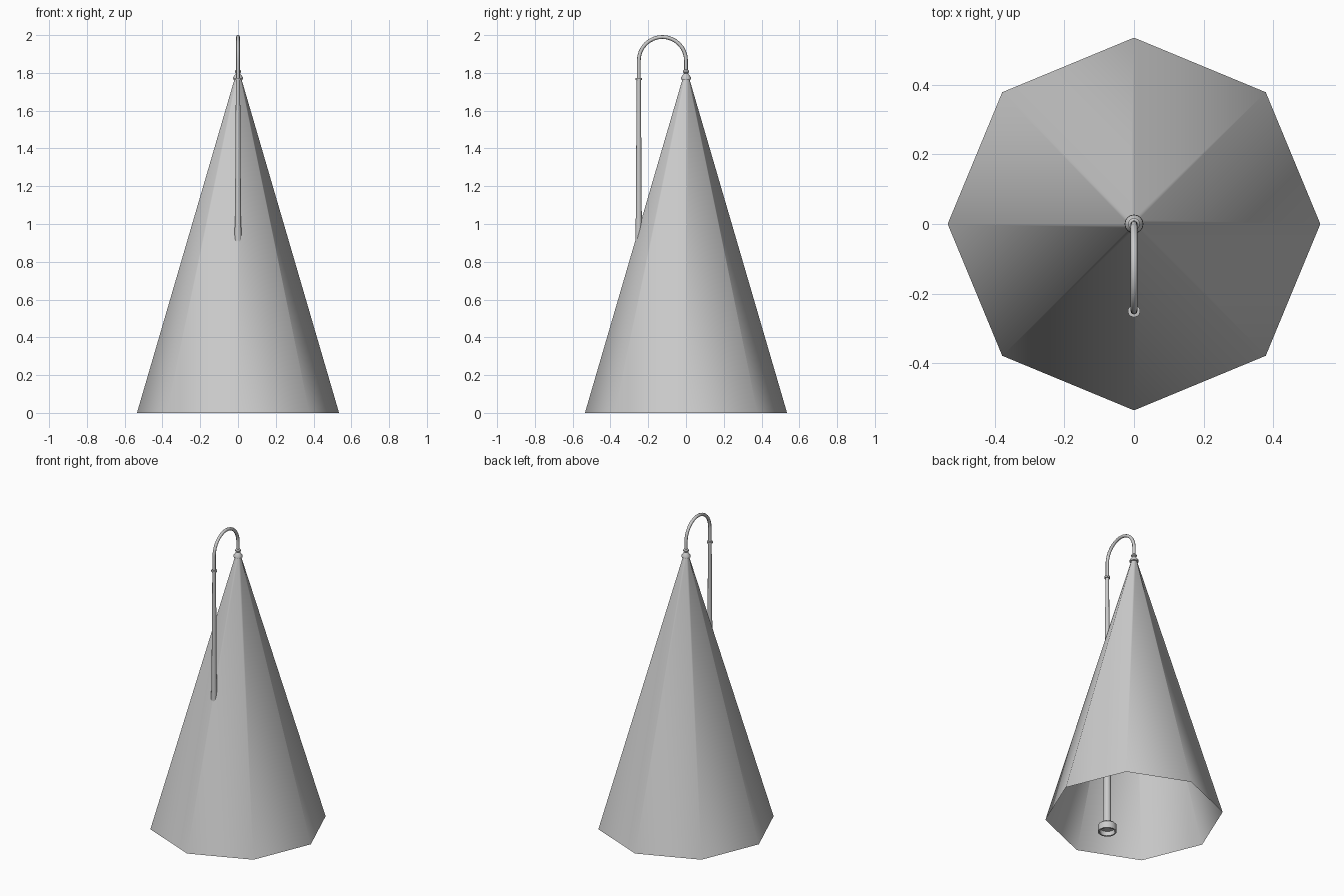
import bpy, bmesh, math

if "Cube" in bpy.data.objects:
    bpy.data.objects.remove(bpy.data.objects["Cube"])

POLE_Y = -0.25


def lathe(name, profile, sides, y=0.0, angle=40):
    """Revolve (radius, z) points about a vertical axis at the given y."""
    bm = bmesh.new()
    rings = []
    for r, z in profile:
        if r == 0:
            rings.append([bm.verts.new((0, y, z))])
        else:
            rings.append([bm.verts.new((r * math.cos(2 * math.pi * i / sides),
                                        y + r * math.sin(2 * math.pi * i / sides), z))
                          for i in range(sides)])
    for a, b in zip(rings, rings[1:]):
        for i in range(sides):
            j = (i + 1) % sides
            if len(b) == 1:
                bm.faces.new((a[i], a[j], b[0]))
            elif len(a) == 1:
                bm.faces.new((a[0], b[j], b[i]))
            else:
                bm.faces.new((a[i], a[j], b[j], b[i]))
    mesh = bpy.data.meshes.new(name)
    bm.to_mesh(mesh)
    bm.free()
    obj = bpy.data.objects.new(name, mesh)
    bpy.context.collection.objects.link(obj)
    bpy.ops.object.select_all(action='DESELECT')
    obj.select_set(True)
    bpy.context.view_layer.objects.active = obj
    bpy.ops.object.shade_smooth_by_angle(angle=math.radians(angle))
    return obj


# open eight-sided cloth canopy
lathe("canopy", [(0.535, 0), (0.016, 1.775)], 8, angle=60)

# bell cap and bead where the canopy hangs from the hook
lathe("canopy_cap", [(0.0, 1.765), (0.027, 1.765), (0.026, 1.778), (0.016, 1.79),
                     (0.011, 1.798), (0.017, 1.803), (0.017, 1.811),
                     (0.010, 1.818), (0, 1.818)], 16)

# tapered post
lathe("post", [(0.024, 0.03), (0.023, 0.28), (0.018, 0.95), (0.016, 1.03),
               (0.011, 1.765)], 12, POLE_Y)

# collar joining post and hook
lathe("post_collar", [(0.0, 1.76), (0.018, 1.762), (0.018, 1.772), (0, 1.775)], 12, POLE_Y)

# hollow foot under the post
lathe("post_foot", [(0, 0.03), (0.047, 0.03), (0.047, 0), (0.057, 0),
                    (0.057, 0.045), (0.045, 0.055), (0.024, 0.06)], 12, POLE_Y)

# crook-shaped hook
R, ZC = 0.125, 1.865
path = [(0, POLE_Y, 1.765)]
for i in range(17):
    a = math.pi * (1 - i / 16)
    path.append((0, -R + R * math.cos(a), ZC + R * math.sin(a)))
path.append((0, 0, 1.80))
curve = bpy.data.curves.new("hook", 'CURVE')
curve.dimensions = '3D'
curve.bevel_depth = 0.010
curve.bevel_resolution = 2
curve.use_fill_caps = True
spline = curve.splines.new('POLY')
spline.points.add(len(path) - 1)
for p, co in zip(spline.points, path):
    p.co = (*co, 1)
spline.use_smooth = True
bpy.context.collection.objects.link(bpy.data.objects.new("hook", curve))
